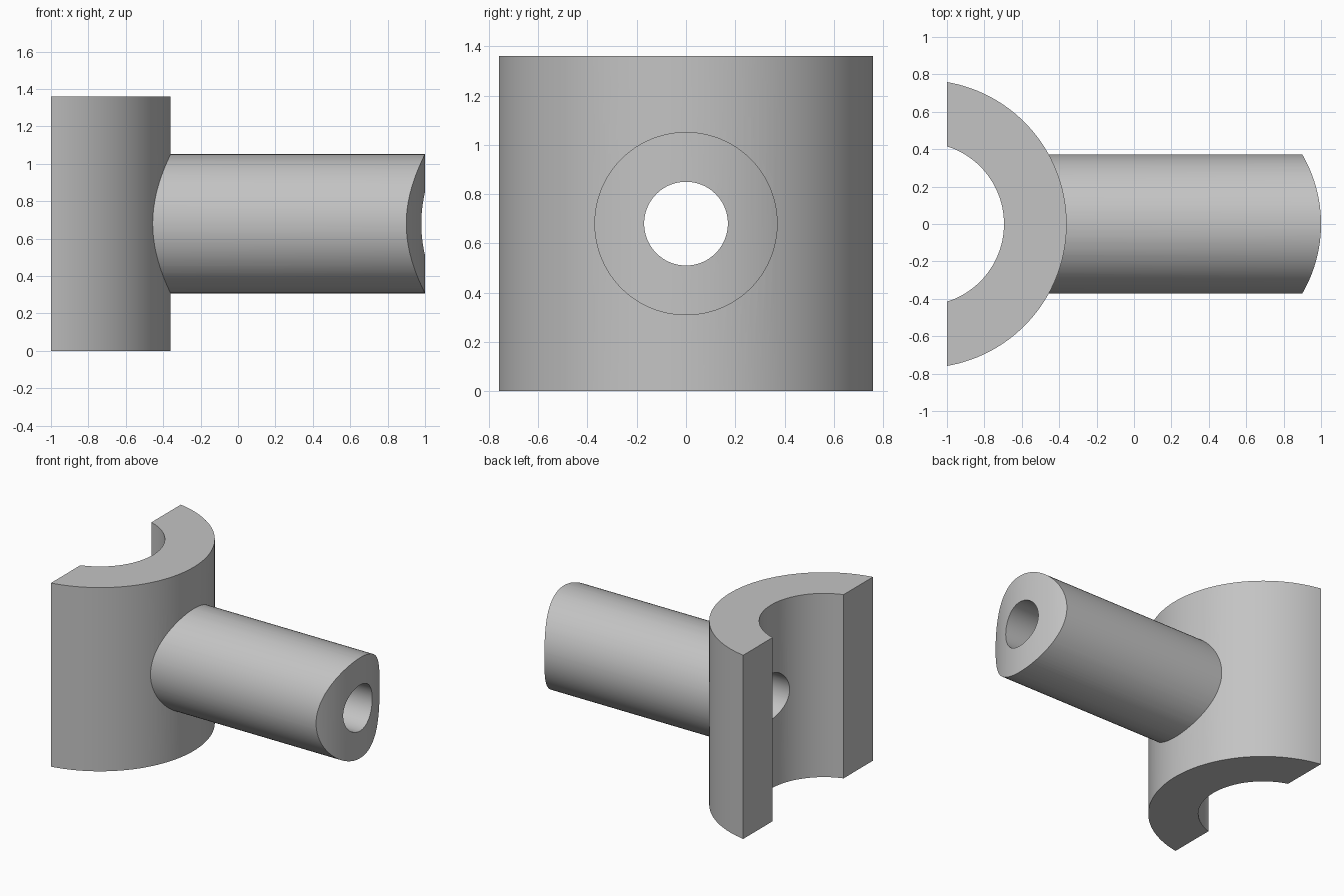
import bpy
import bmesh
from math import acos, asin, cos, sin, pi, radians
from mathutils import Vector

if "Cube" in bpy.data.objects:
    bpy.data.objects.remove(bpy.data.objects["Cube"], do_unlink=True)

HEIGHT = 1.36
MID = HEIGHT / 2
AXIS_X = -1.13          # axis of the curved saddle
OUTER, INNER = 0.77, 0.435
PIPE, BORE = 0.372, 0.17
END_CURVE = 0.74        # radius of the rounded pipe end

grey = bpy.data.materials.new("plain grey")
grey.use_nodes = True
colour = (0.55, 0.55, 0.55, 1)
grey.diffuse_color = colour
grey.node_tree.nodes["Principled BSDF"].inputs["Base Color"].default_value = colour


def arc(cx, cy, radius, start, end, steps):
    angles = [start + (end - start) * i / steps for i in range(steps + 1)]
    return [(cx + radius * cos(a), cy + radius * sin(a)) for a in angles]


def prism(name, points, push):
    """Extrude a closed 3D outline along a vector."""
    bm = bmesh.new()
    face = bm.faces.new([bm.verts.new(p) for p in points])
    moved = bmesh.ops.extrude_face_region(bm, geom=[face], use_keep_orig=True)["geom"]
    verts = [v for v in moved if isinstance(v, bmesh.types.BMVert)]
    bmesh.ops.translate(bm, verts=verts, vec=Vector(push))
    bmesh.ops.recalc_face_normals(bm, faces=bm.faces)
    mesh = bpy.data.meshes.new(name)
    bm.to_mesh(mesh)
    bm.free()
    obj = bpy.data.objects.new(name, mesh)
    bpy.context.collection.objects.link(obj)
    mesh.materials.append(grey)
    return obj


def upright(name, outline, z, height):
    return prism(name, [(x, y, z) for x, y in outline], (0, 0, height))


def rod(name, radius, start, end):
    ring = arc(0, MID, radius, 0, 2 * pi, 96)[:-1]
    return prism(name, [(start, y, z) for y, z in ring], (end - start, 0, 0))


def combine(target, other, operation):
    """Apply a boolean and discard the second solid."""
    mod = target.modifiers.new("combine", "BOOLEAN")
    mod.operation, mod.object, mod.solver = operation, other, "EXACT"
    bpy.ops.object.select_all(action="DESELECT")
    bpy.context.view_layer.objects.active = target
    target.select_set(True)
    bpy.ops.object.modifier_apply(modifier=mod.name)
    bpy.data.objects.remove(other, do_unlink=True)


# Curved saddle, cut flat at the back
back = -1 - AXIS_X
a_out, a_in = acos(back / OUTER), acos(back / INNER)
saddle = upright("saddle_with_branch_pipe",
                 arc(AXIS_X, 0, OUTER, -a_out, a_out, 64)
                 + arc(AXIS_X, 0, INNER, a_in, -a_in, 48), 0, HEIGHT)

# Branch pipe with a rounded end
pipe = rod("branch_pipe", PIPE, -0.6, 1.1)
sweep = asin(0.45 / END_CURVE)
end_shape = upright("end_shape",
                    [(-0.8, -0.45)] + arc(1 - END_CURVE, 0, END_CURVE, -sweep, sweep, 40)
                    + [(-0.8, 0.45)], -0.1, HEIGHT + 0.2)
combine(pipe, end_shape, "INTERSECT")
combine(saddle, pipe, "UNION")

# Bore through pipe and saddle wall
combine(saddle, rod("bore", BORE, -1.2, 1.2), "DIFFERENCE")

bpy.ops.object.shade_smooth_by_angle(angle=radians(25))
